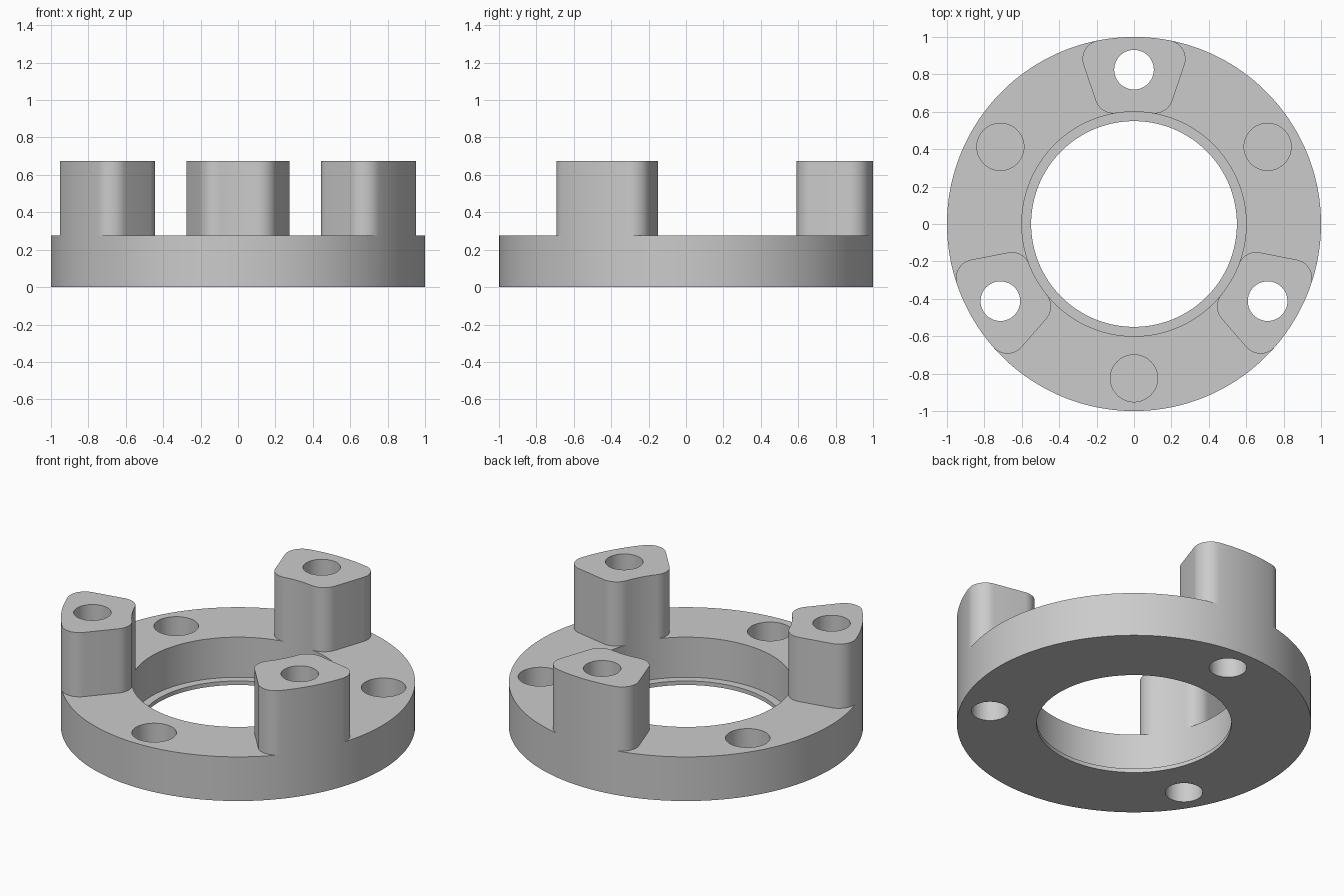
import bpy, bmesh, math
from mathutils import Vector, Matrix

if "Cube" in bpy.data.objects:
    bpy.data.objects.remove(bpy.data.objects["Cube"])

R_OUT, R_BORE, R_LIP = 1.0, 0.60, 0.55
Z_LIP, Z_BASE, Z_POST = 0.025, 0.275, 0.675
R_BOLT, R_THROUGH, R_BLIND, Z_BLIND = 0.825, 0.106, 0.126, 0.075
FILLET = 0.10
A_OUT = math.degrees(math.asin(0.1755 / (R_OUT - FILLET)))   # post half angle on the rim
A_IN = math.degrees(math.asin(0.11 / (R_BORE + FILLET)))     # post half angle on the bore

bm = bmesh.new()


def arc(r, a0, a1, n, c=(0, 0)):
    return [Vector((c[0] + r * math.cos(math.radians(a0 + (a1 - a0) * i / n)),
                    c[1] + r * math.sin(math.radians(a0 + (a1 - a0) * i / n)))) for i in range(n + 1)]


def turn(pts, deg):
    m = Matrix.Rotation(math.radians(deg), 2)
    return [m @ p for p in pts]


def clean(pts):
    """Drop repeated neighbours in a closed outline."""
    return [p for i, p in enumerate(pts) if (p - pts[i - 1]).length > 1e-5]


def circle(r, deg=0, dist=0, n=48):
    c = turn([Vector((dist, 0))], deg)[0]
    return clean(arc(r, 0, 360, n, c))


def wall(pts, z0, z1):
    lo = [bm.verts.new((p.x, p.y, z0)) for p in pts]
    hi = [bm.verts.new((p.x, p.y, z1)) for p in pts]
    for i in range(len(pts)):
        bm.faces.new((lo[i - 1], lo[i], hi[i], hi[i - 1]))


def cap(loops, z):
    """Fill a flat face bounded by an outline and its holes."""
    edges = []
    for pts in loops:
        vs = [bm.verts.new((p.x, p.y, z)) for p in pts]
        edges += [bm.edges.new((vs[i - 1], vs[i])) for i in range(len(vs))]
    bmesh.ops.triangle_fill(bm, edges=edges, use_beauty=True, normal=(0, 0, 1))


# Post side, from rim to bore: two fillets joined by a straight flank
c_out = turn([Vector((0, R_OUT - FILLET))], -A_OUT)[0]
c_in = turn([Vector((0, R_BORE + FILLET))], -A_IN)[0]
d = c_out - c_in
flank = -math.degrees(math.atan2(d.x, d.y))
right = arc(FILLET, 90 - A_OUT, flank, 12, c_out) + arc(FILLET, flank, -90 - A_IN, 10, c_in)
left = [Vector((-p.x, p.y)) for p in right]
post = clean(arc(R_OUT, 90 - A_OUT, 90 + A_OUT, 12) + left
             + arc(R_BORE, 90 + A_IN, 90 - A_IN, 10) + right[::-1])

# Base top between two neighbouring posts
gap_out = arc(R_OUT, 90 + A_OUT, 210 - A_OUT, 44)
gap_in = arc(R_BORE, 90 + A_IN, 210 - A_IN, 36)
sector = clean(gap_out + turn(right, 120) + gap_in[::-1] + left[::-1])

rim, bore, bolts = [], [], []
for k in range(3):
    t = 120 * k
    rim += turn(arc(R_OUT, 90 - A_OUT, 90 + A_OUT, 12) + gap_out, t)
    bore += turn(arc(R_BORE, 90 - A_IN, 90 + A_IN, 10) + gap_in, t)
    # post with its through hole
    bolt = circle(R_THROUGH, 90 + t, R_BOLT)
    bolts.append(bolt)
    wall(turn(post, t), Z_BASE, Z_POST)
    wall(bolt, 0, Z_POST)
    cap([turn(post, t), bolt], Z_POST)
    # base top with its blind hole
    blind = circle(R_BLIND, 150 + t, R_BOLT)
    cap([turn(sector, t), blind], Z_BASE)
    wall(blind, Z_BLIND, Z_BASE)
    cap([blind], Z_BLIND)

# Ring body: rim, bore, lip and underside
rim, bore, lip = clean(rim), clean(bore), circle(R_LIP, n=128)
wall(rim, 0, Z_BASE)
wall(bore, Z_LIP, Z_BASE)
cap([bore, lip], Z_LIP)
wall(lip, 0, Z_LIP)
cap([rim, lip] + bolts, 0)

bmesh.ops.remove_doubles(bm, verts=bm.verts, dist=1e-4)
bmesh.ops.recalc_face_normals(bm, faces=bm.faces)
mesh = bpy.data.meshes.new("flange_ring_with_posts")
bm.to_mesh(mesh)
bm.free()
ring = bpy.data.objects.new("flange_ring_with_posts", mesh)
bpy.context.collection.objects.link(ring)

grey = bpy.data.materials.new("plain grey")
grey.diffuse_color = (0.6, 0.6, 0.6, 1)
grey.use_nodes = True
grey.node_tree.nodes["Principled BSDF"].inputs["Base Color"].default_value = grey.diffuse_color
mesh.materials.append(grey)

bpy.context.view_layer.objects.active = ring
ring.select_set(True)
bpy.ops.object.shade_smooth_by_angle(angle=math.radians(30))
